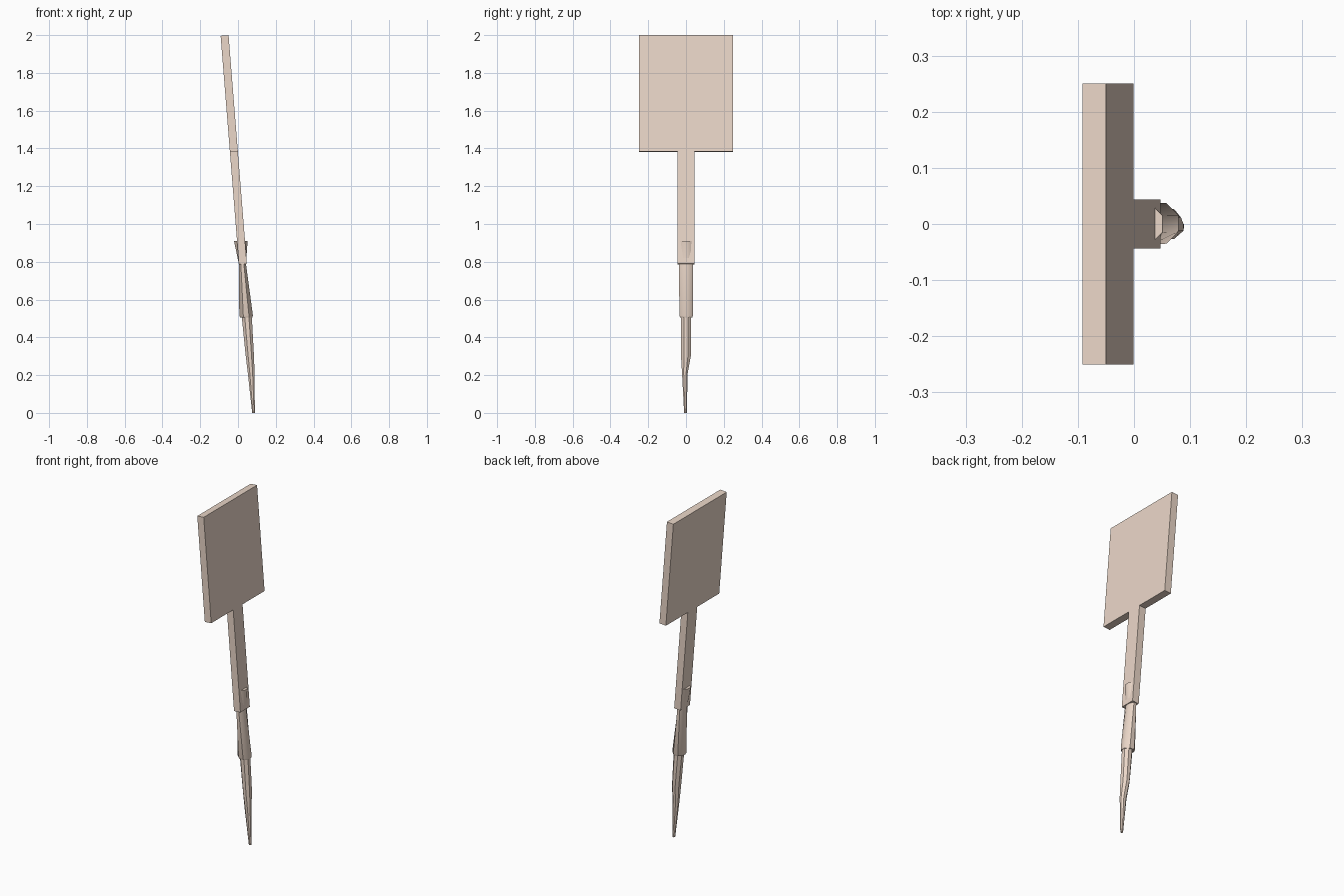
import bpy, bmesh, math
from mathutils import Vector

if "Cube" in bpy.data.objects:
    bpy.data.objects.remove(bpy.data.objects["Cube"])


def finish(name, bm, mat, smooth=None):
    bmesh.ops.recalc_face_normals(bm, faces=bm.faces)
    me = bpy.data.meshes.new(name)
    bm.to_mesh(me)
    bm.free()
    me.materials.append(mat)
    ob = bpy.data.objects.new(name, me)
    bpy.context.collection.objects.link(ob)
    if smooth:
        bpy.ops.object.select_all(action='DESELECT')
        ob.select_set(True)
        bpy.context.view_layer.objects.active = ob
        bpy.ops.object.shade_smooth_by_angle(angle=math.radians(smooth))
    return ob


def loft(name, rings, mat, sides=8):
    """Rings are (z, centre x, centre y, half width x, half width y)."""
    bm = bmesh.new()
    k = 1 / math.cos(math.pi / sides)
    loops = []
    for z, cx, cy, rx, ry in rings:
        angles = [2 * math.pi * (i + 0.5) / sides for i in range(sides)]
        loops.append([bm.verts.new((cx + k * rx * math.cos(a),
                                    cy + k * ry * math.sin(a), z)) for a in angles])
    for a, b in zip(loops, loops[1:]):
        for i in range(sides):
            j = (i + 1) % sides
            bm.faces.new((a[i], a[j], b[j], b[i]))
    bm.faces.new(loops[0])
    bm.faces.new(loops[-1])
    return finish(name, bm, mat, 40)


wood = bpy.data.materials.new("pale_wood")
wood.diffuse_color = (0.83, 0.68, 0.58, 1)
wood.use_nodes = True
wood.node_tree.nodes["Principled BSDF"].inputs["Base Color"].default_value = wood.diffuse_color

# Leaning paddle: T-shaped outline (y, distance from top), extruded along the tilted normal
half = [(0.25, 0.0), (0.25, 0.615), (0.044, 0.615), (0.044, 1.21)]
outline = half + [(-y, s) for y, s in reversed(half)]
down = Vector((0.08, 0, -1))
normal = Vector((1, 0, 0.08))
top = Vector((-0.071, 0, 1.998))
bm = bmesh.new()
face = bm.faces.new([bm.verts.new(top + down * s - normal * 0.021 + Vector((0, y, 0)))
                     for y, s in outline])
ext = bmesh.ops.extrude_face_region(bm, geom=[face])
bmesh.ops.translate(bm, vec=normal * 0.042,
                    verts=[g for g in ext["geom"] if isinstance(g, bmesh.types.BMVert)])
finish("paddle_board", bm, wood)

# Pinched socket joining the paddle to the stake
loft("socket", [(0.91, 0.015, 0, 0.036, 0.036),
                (0.79, 0.023, 0, 0.019, 0.037),
                (0.515, 0.043, 0.001, 0.036, 0.036),
                (0.505, 0.044, 0.001, 0.032, 0.032)], wood)

# Sharpened stake
loft("stake", [(0.53, 0.045, 0, 0.027, 0.027),
               (0.31, 0.062, 0, 0.022, 0.027),
               (0.21, 0.070, -0.006, 0.018, 0.015),
               (0.0, 0.082, -0.003, 0.007, 0.007)], wood)
